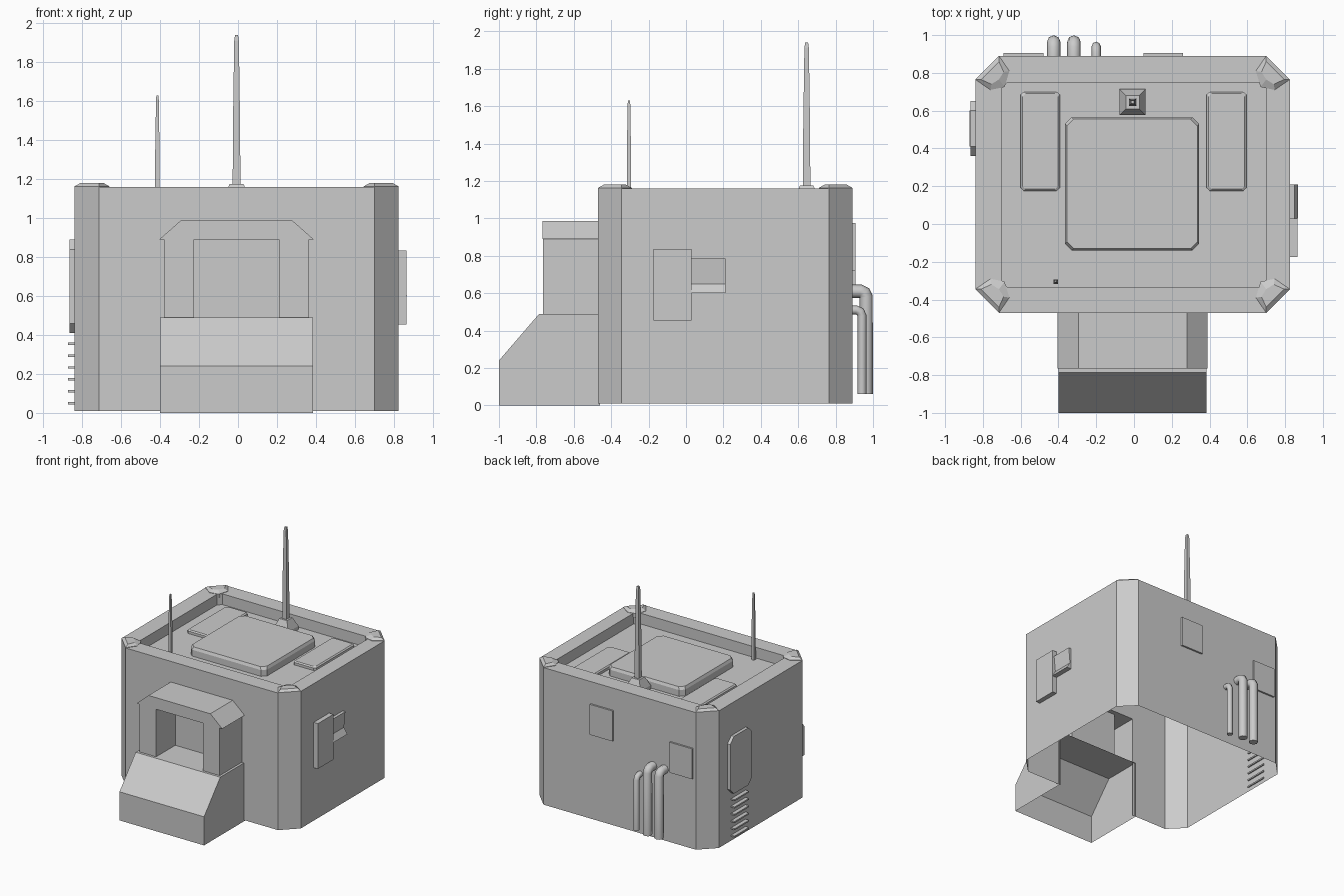
import bpy, bmesh
from mathutils import Vector

cube = bpy.data.objects.get("Cube")
if cube:
    bpy.data.objects.remove(cube, do_unlink=True)

grey = bpy.data.materials.new("plain_grey")
grey.use_nodes = True
COLOUR = (0.6, 0.6, 0.6, 1)
grey.diffuse_color = COLOUR
grey.node_tree.nodes["Principled BSDF"].inputs["Base Color"].default_value = COLOUR

MID = -0.0075                      # plane of symmetry of the building in x
LEFT, RIGHT, FRONT, BACK = -0.84, 0.825, -0.47, 0.89
RIM, ROOF = 1.16, 1.07


def finish(name, bm):
    mesh = bpy.data.meshes.new(name)
    bm.to_mesh(mesh)
    bm.free()
    mesh.materials.append(grey)
    obj = bpy.data.objects.new(name, mesh)
    bpy.context.collection.objects.link(obj)
    return obj


def loft(rings, start=True, end=True):
    """Bridge rings of equal length and cap the ends."""
    bm = bmesh.new()
    loops = [[bm.verts.new(p) for p in ring] for ring in rings]
    for a, b in zip(loops, loops[1:]):
        for i in range(len(a)):
            j = (i + 1) % len(a)
            bm.faces.new((a[i], a[j], b[j], b[i]))
    if start:
        bm.faces.new(loops[0][::-1])
    if end:
        bm.faces.new(loops[-1])
    bmesh.ops.recalc_face_normals(bm, faces=bm.faces)
    bm.normal_update()
    return bm


def octagon(x0, x1, y0, y1, cut):
    return [(x0 + cut, y0), (x1 - cut, y0), (x1, y0 + cut), (x1, y1 - cut),
            (x1 - cut, y1), (x0 + cut, y1), (x0, y1 - cut), (x0, y0 + cut)]


def rect(a0, a1, b0, b1):
    return [(a0, b0), (a1, b0), (a1, b1), (a0, b1)]


def at_z(shape, z):
    return [(a, b, z) for a, b in shape]


def at_y(shape, y):
    return [(a, y, b) for a, b in shape]


def at_x(shape, x):
    return [(x, a, b) for a, b in shape]


def remove_facing(bm, *directions):
    doomed = [f for f in bm.faces if any(f.normal.dot(Vector(d)) > 0.9 for d in directions)]
    bmesh.ops.delete(bm, geom=doomed, context="FACES")


def box(name, x0, x1, y0, y1, z0, z1):
    return finish(name, loft([at_z(rect(x0, x1, y0, y1), z) for z in (z0, z1)]))


# Building shell: chamfered walls, flat rim, sunken roof, open underneath
outer = octagon(LEFT, RIGHT, FRONT, BACK, 0.125)
inner = octagon(-0.70, 0.70, -0.335, 0.75, 0.03)
shell = loft([at_z(outer, 0.01), at_z(outer, RIM), at_z(inner, RIM), at_z(inner, ROOF)],
             start=False)
# Doorway cut in the front wall
for co, no in (((-0.38, 0, 0), (1, 0, 0)), ((0.365, 0, 0), (1, 0, 0)), ((0, 0, 0.89), (0, 0, 1))):
    wall = [f for f in shell.faces if f.calc_center_median().y < FRONT + 0.01]
    geom = set(wall)
    for f in wall:
        geom.update(f.edges, f.verts)
    bmesh.ops.bisect_plane(shell, geom=list(geom), plane_co=co, plane_no=no)
hole = []
for f in shell.faces:
    c = f.calc_center_median()
    if c.y < FRONT + 0.01 and abs(c.x) < 0.3 and c.z < 0.89:
        hole.append(f)
bmesh.ops.delete(shell, geom=hole, context="FACES")
finish("building_shell", shell)

# Faceted caps on the rim corners
CAP_BASE = [(0, 0.125), (0.125, 0), (0.18, 0.08), (0.155, 0.165), (0.08, 0.18)]
CAP_TOP = [(0.03, 0.125), (0.125, 0.03), (0.15, 0.085), (0.125, 0.125), (0.085, 0.15)]
for side, cx, sx in (("right", LEFT, 1), ("left", RIGHT, -1)):
    for end, cy, sy in (("front", FRONT, 1), ("back", BACK, -1)):
        rings = [[(cx + sx * u, cy + sy * v, z) for u, v in shape]
                 for shape, z in ((CAP_BASE, 1.13), (CAP_BASE, RIM + 0.003), (CAP_TOP, 1.18))]
        finish(f"{end}_{side}_corner_cap", loft(rings))


# Raised roof panels with sloped edges
def roof_panel(name, x0, x1, y0, y1, cut, height):
    s = 0.01
    top = octagon(x0 + s, x1 - s, y0 + s, y1 - s, cut)
    base = octagon(x0, x1, y0, y1, cut)
    finish(name, loft([at_z(base, ROOF), at_z(base, ROOF + height * 0.7),
                       at_z(top, ROOF + height)]))


roof_panel("roof_hatch", -0.365, 0.345, -0.14, 0.565, 0.035, 0.075)
roof_panel("right_roof_panel", -0.60, -0.393, 0.175, 0.70, 0.015, 0.03)
roof_panel("left_roof_panel", 0.385, 0.595, 0.175, 0.70, 0.015, 0.03)


# Masts: square, tapered, with a pointed tip
def stack(name, x, y, steps):
    finish(name, loft([at_z(rect(x - r, x + r, y - r, y + r), z) for r, z in steps]))


stack("mast_base", MID, 0.645, [(0.069, ROOF), (0.069, 1.10), (0.036, 1.175)])
stack("tall_mast", MID, 0.645, [(0.02, 1.16), (0.018, 1.5), (0.012, 1.91), (0.008, 1.94)])
stack("short_mast", -0.414, -0.305, [(0.012, ROOF), (0.011, 1.35), (0.007, 1.61), (0.005, 1.63)])

# Entrance ramp, open at the bottom and back
ramp_side = [(-1, 0), (-1, 0.24), (-0.785, 0.49), (-0.46, 0.49), (-0.46, 0)]
ramp = loft([at_x(ramp_side, -0.40), at_x(ramp_side, 0.385)])
remove_facing(ramp, (0, 0, -1), (0, 1, 0))
finish("entrance_ramp", ramp)

# Porch with a recessed doorway
porch = rect(-0.38, 0.365, 0.485, 0.9)
opening = rect(-0.225, 0.21, 0.49, 0.89)
finish("entrance_porch", loft([at_y(porch, FRONT), at_y(porch, -0.764),
                               at_y(opening, -0.764), at_y(opening, -0.51)], start=False))
hood = [(-0.405, 0.89), (0.39, 0.89), (0.28, 0.987), (-0.295, 0.987)]
finish("porch_hood", loft([at_y(hood, -0.766), at_y(hood, FRONT)]))

# Left wall: flat box and a small notched box beside it
box("left_wall_box", RIGHT - 0.01, 0.865, -0.175, 0.03, 0.455, 0.835)
notch = [(0.815, 0.785), (0.85, 0.785), (0.837, 0.65), (0.868, 0.6), (0.815, 0.6)]
finish("left_wall_notched_box", loft([at_y(notch, 0.03), at_y(notch, 0.21)]))

# Right wall: hatch with cut corners and a row of vent slats
hatch = octagon(0.36, 0.65, 0.41, 0.89, 0.05)
finish("right_wall_hatch", loft([at_x(hatch, LEFT + 0.01), at_x(hatch, -0.866)]))
for i in range(6):
    z = 0.05 + i * 0.061
    box(f"vent_slat_{i + 1}", -0.872, LEFT + 0.01, 0.41, 0.60, z - 0.006, z + 0.006)

# Back wall plates
box("upper_back_plate", 0.05, 0.26, BACK - 0.01, 0.905, 0.72, 0.975)
box("lower_back_plate", -0.69, -0.48, BACK - 0.01, 0.905, 0.60, 0.855)


# Back wall pipes, bent at the top
def pipe(name, x, radius, y, z):
    curve = bpy.data.curves.new(name, "CURVE")
    curve.dimensions = "3D"
    curve.bevel_depth = radius
    curve.bevel_resolution = 2
    curve.use_fill_caps = True
    path = [(BACK - 0.02, z), (y - 0.03, z), (y - 0.009, z - 0.009), (y, z - 0.03), (y, 0.06)]
    spline = curve.splines.new("POLY")
    spline.points.add(len(path) - 1)
    for point, (py, pz) in zip(spline.points, path):
        point.co = (x, py, pz, 1)
    curve.materials.append(grey)
    obj = bpy.data.objects.new(name, curve)
    bpy.context.collection.objects.link(obj)


pipe("outer_pipe", -0.425, 0.036, 0.963, 0.61)
pipe("middle_pipe", -0.318, 0.036, 0.963, 0.61)
pipe("thin_pipe", -0.2, 0.024, 0.941, 0.51)
